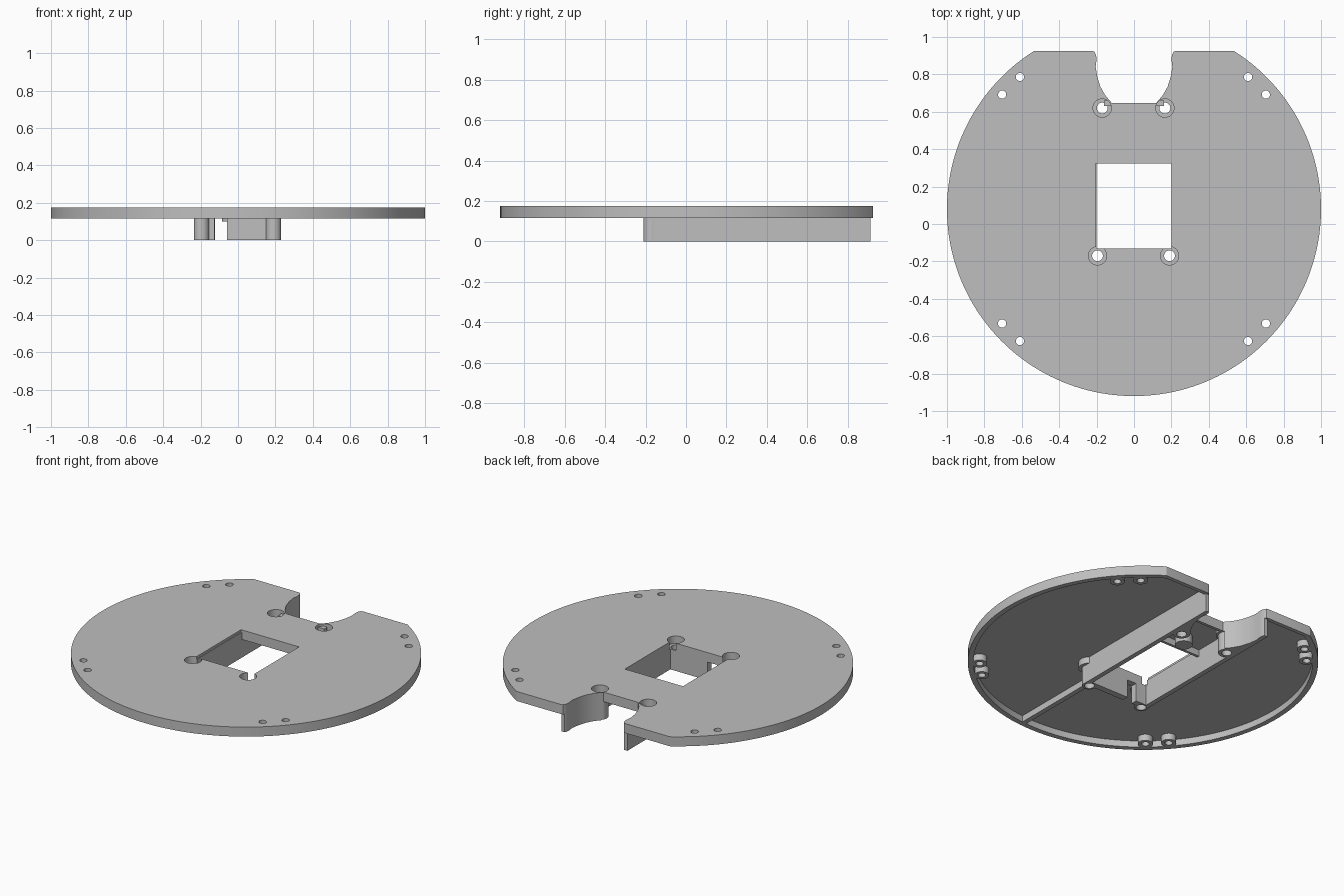
import bpy, bmesh, math

if "Cube" in bpy.data.objects:
    bpy.data.objects.remove(bpy.data.objects["Cube"], do_unlink=True)

grey = bpy.data.materials.new("plain grey")
grey.use_nodes = True
grey.diffuse_color = (0.52, 0.52, 0.52, 1)
grey.node_tree.nodes["Principled BSDF"].inputs["Base Color"].default_value = (0.52, 0.52, 0.52, 1)

BASE, FLOOR, TOP = 0.115, 0.155, 0.175
INTO = FLOOR + 0.005          # underside parts sink slightly into the deck
CENTRE_Y = 0.08


def prism(name, outlines, z0, z1):
    """Extrude one or more flat outlines between two heights."""
    bm = bmesh.new()
    for pts in outlines:
        low = [bm.verts.new((x, y, z0)) for x, y in pts]
        high = [bm.verts.new((x, y, z1)) for x, y in pts]
        bm.faces.new(low[::-1])
        bm.faces.new(high)
        for i in range(len(pts)):
            j = (i + 1) % len(pts)
            bm.faces.new((low[i], low[j], high[j], high[i]))
    bmesh.ops.recalc_face_normals(bm, faces=bm.faces)
    mesh = bpy.data.meshes.new(name)
    bm.to_mesh(mesh)
    bm.free()
    mesh.materials.append(grey)
    obj = bpy.data.objects.new(name, mesh)
    bpy.context.collection.objects.link(obj)
    return obj


def circle(x, y, r, n=32):
    return [(x + r * math.cos(math.tau * i / n), y + r * math.sin(math.tau * i / n)) for i in range(n)]


def rect(x0, x1, y0, y1):
    return [(x0, y0), (x1, y0), (x1, y1), (x0, y1)]


def cut_disc(r, flat_y, n=144):
    """Disc outline with a straight chord at the back."""
    a = math.asin((flat_y - CENTRE_Y) / r)
    start, sweep = math.pi - a, math.pi + 2 * a
    return [(r * math.cos(start + sweep * i / n), CENTRE_Y + r * math.sin(start + sweep * i / n))
            for i in range(n + 1)]


def mirrored(half):
    return half + [(-x, y) for x, y in reversed(half)]


def combine(obj, tool, operation):
    mod = obj.modifiers.new(operation.lower(), 'BOOLEAN')
    mod.operation, mod.solver, mod.object = operation, 'EXACT', tool
    bpy.context.view_layer.objects.active = obj
    bpy.ops.object.modifier_apply(modifier=mod.name)


# Hole positions
screws = [(-0.17, 0.62), (0.165, 0.62), (-0.195, -0.17), (0.19, -0.17)]
rim_holes = [(sx * x, CENTRE_Y + sy * y) for sx in (-1, 1) for sy in (-1, 1)
             for x, y in ((0.705, 0.612), (0.61, 0.706))]

# Hollow-backed round plate
plate = prism("round_plate", [cut_disc(1, 0.925)], BASE, TOP)
recess = prism("recess_cutter", [cut_disc(0.968, 0.9)], 0, FLOOR)
combine(plate, recess, 'DIFFERENCE')

# Underside walls, bosses, rib and peg
walls = prism("bracket_walls", [rect(-0.23, 0.23, -0.17, 0.913)], 0, INTO)
collars = [prism("screw_collar", [circle(x, y, 0.062)], BASE, INTO) for x, y in screws]
posts = [prism("screw_post", [circle(x, y, 0.041)], 0, INTO) for x, y in screws[2:]]
posts += [prism("screw_post", [circle(x, y, 0.048)], 0, INTO) for x, y in screws[:2]]
bosses = [prism("rim_boss", [circle(x, y, 0.043)], BASE, INTO) for x, y in rim_holes]
rib = prism("front_rib", [rect(0.06, 0.09, -0.89, -0.16)], BASE, INTO)
lips = [prism("opening_lip", [rect(-0.21, 0.21, 0.31, 0.34)], BASE, INTO),
        prism("notch_lip", [rect(-0.16, 0.16, 0.63, 0.66)], BASE, INTO)]
peg = prism("bridge_peg", [circle(-0.035, 0.4, 0.05)], 0.1, INTO)

# Cutters
notch_half = [(0.12, 0.648), (0.155, 0.69), (0.18, 0.735), (0.197, 0.79), (0.205, 0.84),
              (0.2, 0.88), (0.203, 0.905), (0.213, 0.922), (0.23, 0.927), (0.23, 1)]
notch = prism("notch_cutter", [mirrored(notch_half)], -0.1, 0.3)
opening = prism("opening_cutter", [rect(-0.205, 0.2, -0.13, 0.323)], -0.1, 0.3)
channel = prism("channel_cutter", [mirrored([(0.2, -0.13), (0.2, 0.6), (0.12, 0.66)])], -0.1, 0.3)
slot = prism("cable_slot_cutter", [rect(-0.125, -0.06, -0.3, -0.12)], -0.1, BASE)
bores = prism("bore_cutter", [circle(x, y, 0.029) for x, y in screws]
              + [circle(x, y, 0.022, 24) for x, y in rim_holes], -0.1, 0.3)
counterbores = prism("counterbore_cutter", [circle(x, y, 0.049) for x, y in screws], 0.128, 0.3)

# Shape every part with the cutters that reach it
combine(walls, channel, 'DIFFERENCE')
combine(walls, slot, 'DIFFERENCE')
combine(walls, notch, 'DIFFERENCE')
for part in collars + posts + lips + [plate]:
    combine(part, notch, 'DIFFERENCE')
    combine(part, opening, 'DIFFERENCE')
for part in [plate, walls] + collars + posts + bosses:
    combine(part, bores, 'DIFFERENCE')
for part in [plate, walls] + collars + posts:
    combine(part, counterbores, 'DIFFERENCE')

for tool in (recess, notch, opening, channel, slot, bores, counterbores):
    bpy.data.objects.remove(tool, do_unlink=True)

# Smooth the round faces and keep the edges crisp
bpy.ops.object.select_all(action='DESELECT')
for part in [plate, walls, rib, peg] + collars + posts + bosses + lips:
    part.select_set(True)
bpy.context.view_layer.objects.active = plate
bpy.ops.object.shade_smooth_by_angle(angle=math.radians(30))
